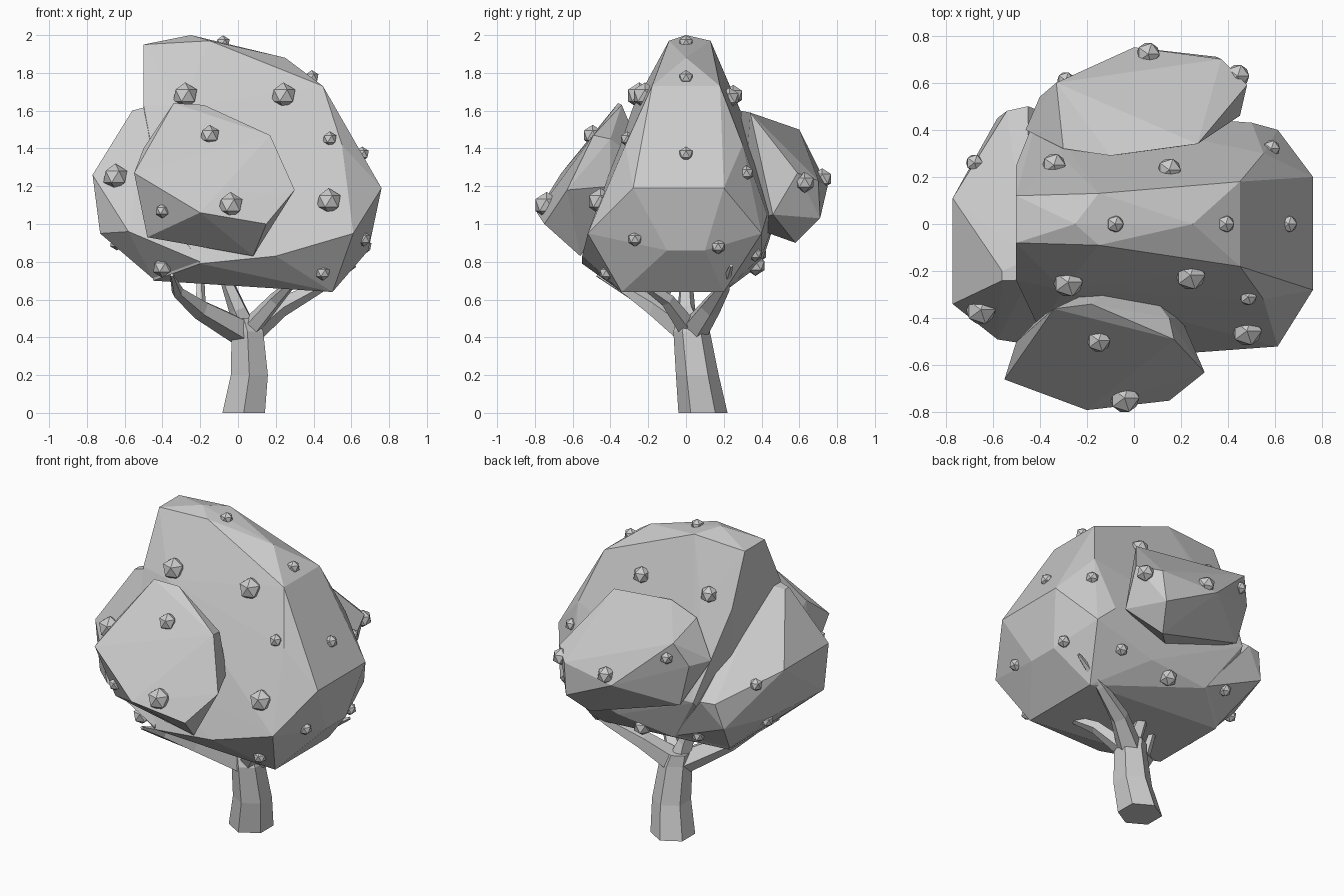
import bpy, bmesh, math
from mathutils import Vector
from mathutils.bvhtree import BVHTree

cube = bpy.data.objects.get("Cube")
if cube:
    bpy.data.objects.remove(cube, do_unlink=True)

GREY = (0.6, 0.6, 0.6, 1)
mat = bpy.data.materials.new("plain grey")
mat.use_nodes = True
mat.diffuse_color = GREY
mat.node_tree.nodes["Principled BSDF"].inputs["Base Color"].default_value = GREY

crown_surfaces = []


def finish(bm, name):
    """Turn the bmesh into a flat shaded object."""
    bmesh.ops.recalc_face_normals(bm, faces=bm.faces)
    mesh = bpy.data.meshes.new(name)
    bm.to_mesh(mesh)
    bm.free()
    mesh.materials.append(mat)
    bpy.context.collection.objects.link(bpy.data.objects.new(name, mesh))


def crown(name, ribs=(), corners=()):
    """Faceted foliage wrapped around ribs (x, front y, back y, z) and corners (x, y, z)."""
    bm = bmesh.new()
    for x, front, back, z in ribs:
        bm.verts.new((x, front, z))
        bm.verts.new((x, back, z))
    for corner in corners:
        bm.verts.new(corner)
    bmesh.ops.convex_hull(bm, input=bm.verts)
    loose = [vert for vert in bm.verts if not vert.link_faces]
    bmesh.ops.delete(bm, geom=loose, context="VERTS")
    crown_surfaces.append(BVHTree.FromBMesh(bm))
    finish(bm, name)


def limb(name, path, sides, base, tip, level=False):
    """Tube along a path, tapering evenly from base radius to tip radius."""
    bm = bmesh.new()
    points = [Vector(point) for point in path]
    last = len(points) - 1
    rings = []
    for i, point in enumerate(points):
        along = points[min(i + 1, last)] - points[max(i - 1, 0)]
        if level:
            along = Vector((0, 0, 1))
        turn = along.to_track_quat("Z", "Y")
        radius = base + (tip - base) * i / last
        ring = []
        for k in range(sides):
            angle = math.tau * (k + 0.5) / sides
            spoke = Vector((math.cos(angle), math.sin(angle), 0)) * radius
            ring.append(bm.verts.new(point + turn @ spoke))
        rings.append(ring)
    for low, high in zip(rings, rings[1:]):
        for k in range(sides):
            n = (k + 1) % sides
            bm.faces.new((low[k], low[n], high[n], high[k]))
    bm.faces.new(rings[0])
    bm.faces.new(rings[-1])
    finish(bm, name)


def scatter(name, side, radius, spots):
    """Rest fruit on the crowns, dropped from one side onto flat spots."""
    axis, sign = side
    for number, spot in enumerate(spots, start=1):
        start = list(spot)
        start.insert(axis, sign * 3)
        direction = Vector((0, 0, 0))
        direction[axis] = -sign
        casts = [surface.ray_cast(Vector(start), direction) for surface in crown_surfaces]
        hits = [cast for cast in casts if cast[0] is not None]
        if not hits:
            continue
        place = min(hits, key=lambda cast: cast[3])[0]
        bm = bmesh.new()
        bmesh.ops.create_icosphere(bm, subdivisions=1, radius=radius)
        bmesh.ops.translate(bm, verts=bm.verts, vec=place)
        finish(bm, f"{name}_{number}")


# Trunk and branches
limb("trunk", [(.03, .09, 0), (.06, .06, .2), (.05, .03, .43), (.03, .03, .5)],
     sides=6, base=.13, tip=.08, level=True)
fork = (.04, .03, .42)
elbow = (-.2, -.15, .55)
limb("front_branch", [fork, elbow, (-.32, -.3, .64), (-.35, -.47, .73)], sides=5, base=.08, tip=.01)
limb("side_branch", [fork, (.22, .13, .56), (.42, .2, .66), (.62, .24, .78)], sides=5, base=.08, tip=.01)
limb("middle_branch", [fork, (0, 0, .55), (-.08, 0, .75)], sides=5, base=.07, tip=.03)
limb("front_twig", [elbow, (-.2, -.05, .75)], sides=5, base=.03, tip=.02)
limb("side_twig", [fork, (.2, -.1, .6), (.3, -.25, .7)], sides=5, base=.06, tip=.02)

# Tall main crown with a ridge, and the lower shoulder beside it
crown("main_crown", ribs=[
    (-.5, -.08, .12, 1.95), (-.15, -.09, .13, 1.97), (.45, -.18, .18, 1.73),
    (-.5, -.24, .25, 1.63), (-.3, -.28, .28, 1.62), (.55, -.32, .3, 1.42),
    (.76, -.28, .2, 1.19), (-.4, -.45, .5, 1.1), (.5, -.45, .43, 1.05),
    (.61, -.52, .4, .95), (.69, -.1, .1, .86), (.2, -.55, .4, .83),
    (-.2, -.55, .4, .79), (-.45, -.3, .2, .7), (.5, -.34, .2, .64)],
    corners=[(-.25, 0, 2), (.25, 0, 1.88)])
crown("shoulder_crown", ribs=[
    (-.45, -.24, -.15, 1.63), (-.56, -.24, -.2, 1.6), (-.45, -.43, .5, 1.12),
    (-.54, -.4, .48, 1.12), (-.77, -.34, .11, 1.26), (-.58, -.49, .45, .96),
    (-.2, -.55, .4, .8), (-.45, -.3, .2, .71)],
    corners=[(-.73, -.35, .95), (-.67, .1, .93)])

# Smaller crowns bulging out of the front and back
crown("front_crown", corners=[
    (-.34, -.36, 1.64), (-.18, -.34, 1.63), (.17, -.49, 1.47), (.15, -.4, 1.45),
    (-.5, -.5, 1.4), (-.55, -.66, 1.27), (.3, -.63, 1.18), (.2, -.4, 1.2),
    (-.2, -.79, 1.06), (.15, -.75, 1), (-.48, -.55, .93), (.08, -.56, .83),
    (-.4, -.4, 1.1), (0, -.2, 1.3)])
crown("back_crown", corners=[
    (-.1, .29, 1.6), (.27, .34, 1.59), (-.3, .32, 1.55), (-.33, .6, 1.5),
    (-.46, .4, 1.35), (-.4, .54, 1.35), (.37, .7, 1.23), (.48, .59, 1.27),
    (0, .75, 1.2), (.35, .71, 1.03), (.27, .58, .9), (.45, .46, 1.05),
    (-.33, .53, 1.08), (0, .3, 1)])

# Fruit scattered over the crowns, as (axis, sign) of the side it faces
FRONT, BACK, LEFT, RIGHT, TOP = (1, -1), (1, 1), (0, 1), (0, -1), (2, 1)
BIG, MEDIUM, SMALL = .07, .055, .04
scatter("big_front_fruit", FRONT, BIG,
        [(-.28, 1.68), (.24, 1.68), (-.04, 1.1), (.48, 1.12), (-.65, 1.25)])
scatter("front_fruit", FRONT, MEDIUM, [(-.15, 1.47), (-.4, .77)])
scatter("small_front_fruit", FRONT, SMALL, [(-.4, 1.07), (.45, .74)])
scatter("left_fruit", LEFT, SMALL, [(-.31, 1.45), (-.27, .92), (0, 1.37), (.17, .88), (.32, 1.27)])
scatter("right_fruit", RIGHT, SMALL, [(.26, 1.2), (.1, .9)])
scatter("top_fruit", TOP, SMALL, [(.39, 0), (-.08, 0)])
scatter("high_back_fruit", TOP, MEDIUM, [(-.34, .25), (.15, .23)])
scatter("back_fruit", BACK, MEDIUM, [(.44, 1.22), (.06, 1.24), (.05, .78)])
scatter("small_back_fruit", BACK, SMALL, [(-.29, 1.4), (-.36, .84), (.4, .84)])
